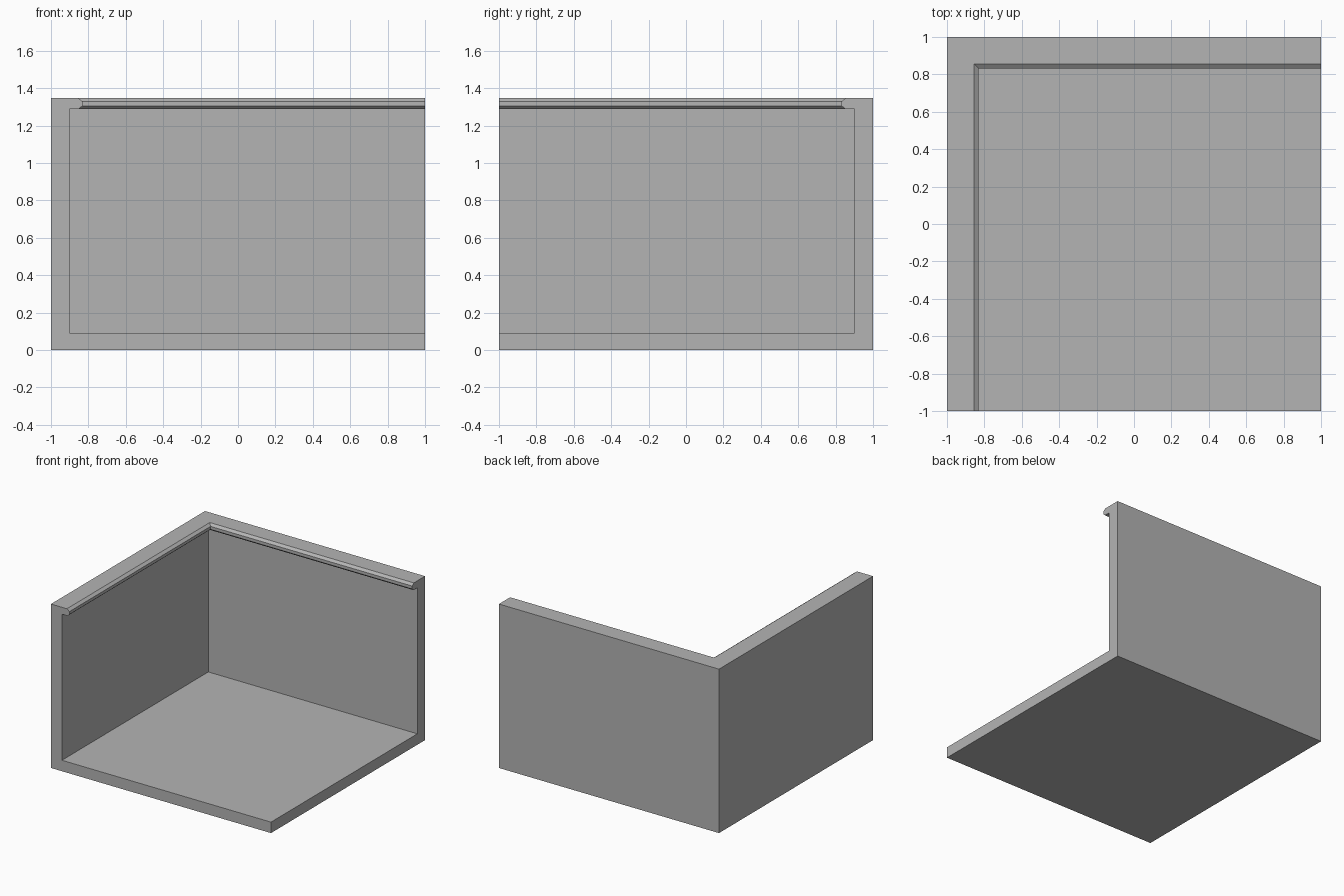
import bpy, bmesh

if "Cube" in bpy.data.objects:
    bpy.data.objects.remove(bpy.data.objects["Cube"])

# Cross-section: (distance inward from the outer wall face, height)
# floor edge, outer wall, cornice moulding, inner wall, floor top
profile = [(0, 0), (0, 1.347), (0.145, 1.347), (0.168, 1.33), (0.168, 1.306),
           (0.15, 1.29), (0.1, 1.29), (0.1, 0.09), (2, 0.09), (2, 0)]

# Section stations: open front end, mitred corner, open right end
stations = [lambda d: (-1 + d, -1), lambda d: (-1 + d, 1 - d), lambda d: (1, 1 - d)]

bm = bmesh.new()
rings = [[bm.verts.new((*place(d), z)) for d, z in profile] for place in stations]
n = len(profile)
for a, b in zip(rings, rings[1:]):
    for i in range(n):
        j = (i + 1) % n
        if profile[i][0] == 2 and profile[j][0] == 2:
            continue  # far floor edge collapses to the open corner
        bm.faces.new((a[i], a[j], b[j], b[i]))
bm.faces.new(rings[0])
bm.faces.new(rings[-1])

# Weld the open corner and merge the flat floor faces
bmesh.ops.remove_doubles(bm, verts=bm.verts, dist=1e-5)
bmesh.ops.dissolve_limit(bm, angle_limit=0.01, verts=bm.verts, edges=bm.edges)
bmesh.ops.recalc_face_normals(bm, faces=bm.faces)

# Room shell with floor, two walls and cornice
mesh = bpy.data.meshes.new("room_shell")
bm.to_mesh(mesh)
bm.free()
room = bpy.data.objects.new("room_shell", mesh)
bpy.context.collection.objects.link(room)

# Darker grey plaster
plaster = bpy.data.materials.new("plaster")
plaster.diffuse_color = (0.455, 0.455, 0.455, 1)
plaster.use_nodes = True
plaster.node_tree.nodes["Principled BSDF"].inputs["Base Color"].default_value = plaster.diffuse_color
mesh.materials.append(plaster)
